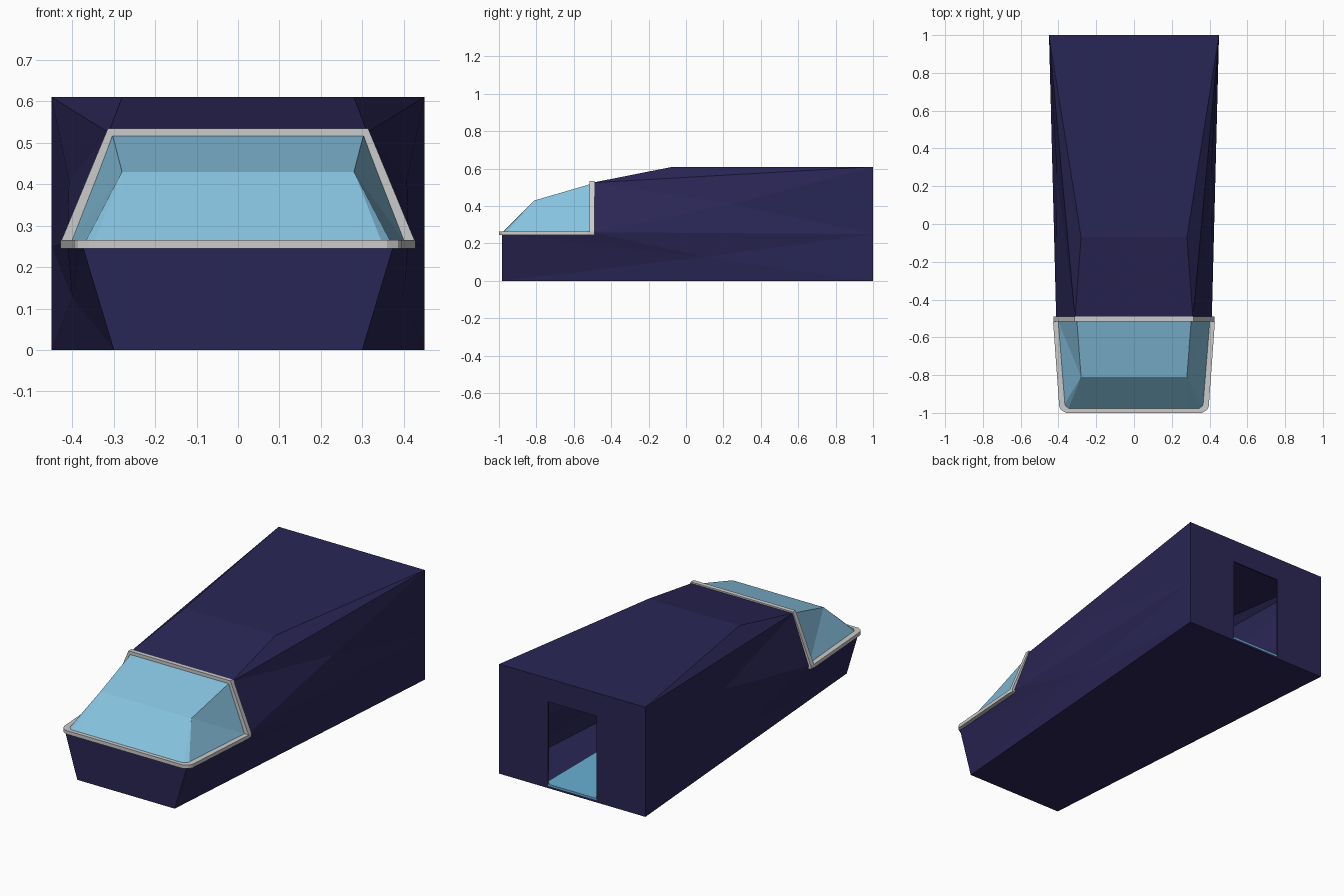
import bpy, bmesh

if "Cube" in bpy.data.objects:
    bpy.data.objects.remove(bpy.data.objects["Cube"])


def material(name, rgb):
    m = bpy.data.materials.new(name)
    m.diffuse_color = (*rgb, 1)
    m.use_nodes = True
    m.node_tree.nodes["Principled BSDF"].inputs["Base Color"].default_value = m.diffuse_color
    return m


HULL = material("dark_purple", (0.023, 0.019, 0.092))
GLASS = material("light_blue", (0.24, 0.54, 0.74))
FLOOR = material("floor_blue", (0.14, 0.44, 0.66))


def make(name, verts, faces, mat=None):
    mesh = bpy.data.meshes.new(name)
    mesh.from_pydata(verts, [], faces)
    bm = bmesh.new()
    bm.from_mesh(mesh)
    bmesh.ops.remove_doubles(bm, verts=bm.verts, dist=1e-5)
    bmesh.ops.recalc_face_normals(bm, faces=bm.faces)
    bm.to_mesh(mesh)
    bm.free()
    ob = bpy.data.objects.new(name, mesh)
    bpy.context.collection.objects.link(ob)
    if mat:
        mesh.materials.append(mat)
    return ob


def mirrored(name, pts, side_faces, cross_chains, mat):
    """Right-hand points are mirrored; cross chains bridge right to left."""
    keys = list(pts)
    n = len(keys)
    i = keys.index
    verts = [pts[k] for k in keys] + [(-x, y, z) for x, y, z in pts.values()]
    faces = []
    for f in side_faces:
        faces.append([i(k) for k in f])
        faces.append([i(k) + n for k in reversed(f)])
    for a, b in cross_chains:
        faces.append([i(a), i(b), i(b) + n, i(a) + n])
    return make(name, verts, faces, mat)


def fan(centre, ring):
    return [centre + a + b for a, b in zip(ring, ring[1:] + ring[0])]


def band(name, outer, inner, place, lo, hi):
    """Square-section trim: open path, mirrored halves, given thickness."""
    o = outer + [(-a, b) for a, b in reversed(outer)]
    p = inner + [(-a, b) for a, b in reversed(inner)]
    n = len(o)
    verts = [place(a, b, h) for h in (lo, hi) for ring in (o, p) for a, b in ring]
    faces = [(0, n, 3 * n, 2 * n), (n - 1, 2 * n - 1, 4 * n - 1, 3 * n - 1)]
    for k in range(n - 1):
        for s, t in ((0, n), (n, 3 * n), (3 * n, 2 * n), (2 * n, 0)):
            faces.append((s + k, s + k + 1, t + k + 1, t + k))
    return make(name, verts, faces)


def box(name, lo, hi, mat=None):
    v = [(x, y, z) for x in (lo[0], hi[0]) for y in (lo[1], hi[1]) for z in (lo[2], hi[2])]
    f = [(0, 1, 3, 2), (4, 6, 7, 5), (0, 4, 5, 1), (2, 3, 7, 6), (0, 2, 6, 4), (1, 5, 7, 3)]
    return make(name, v, f, mat)


# Hollow hull, open under the canopy; M and N are centres of the twisted sides
hull = mirrored("hull", {
    "A": (0.45, 1, 0), "B": (0.30, -0.985, 0),
    "C": (0.45, 1, 0.25), "D": (0.412, -0.5, 0.26), "E": (0.375, -0.985, 0.25),
    "F": (0.45, 1, 0.61), "G": (0.28, -0.07, 0.61), "H": (0.312, -0.5, 0.525),
    "M": (0.4, 0.1, 0.127), "N": (0.408, 0.25, 0.411),
}, fan("M", "ACDEB") + fan("N", "CFHD") + ["FGH"],
    ["AB", "BE", "AC", "CF", "FG", "GH"], HULL)
solid = hull.modifiers.new("walls", "SOLIDIFY")
solid.thickness = 0.012
solid.offset = -1

# Rear doorway
cutter = box("door_cutter", (-0.15, 0.9, 0.012), (0.15, 1.1, 0.48))
cutter.hide_render = True
cutter.hide_viewport = True
cut = hull.modifiers.new("doorway", "BOOLEAN")
cut.operation = "DIFFERENCE"
cut.solver = "EXACT"
cut.object = cutter

# Blue aisle floor and door sill
box("aisle_floor", (-0.17, -0.5, 0.011), (0.17, 0.985, 0.022), FLOOR)
box("door_sill", (-0.149, 0.985, 0.011), (0.149, 1.0, 0.022), FLOOR)

# Faceted canopy
mirrored("canopy", {
    "a": (0.303, -0.505, 0.519), "b": (0.28, -0.81, 0.43),
    "c": (0.287, -0.983, 0.258), "d": (0.348, -0.98, 0.258),
    "f": (0.37, -0.958, 0.258), "e": (0.405, -0.505, 0.258),
}, ["abe", "bfe", "bdf", "bcd"], ["ab", "bc"], GLASS)

# Grey trim: ledge around the nose and hoop over the cabin
band("nose_trim",
     [(0.418, -0.495), (0.428, -0.52), (0.396, -0.965), (0.386, -0.985), (0.36, -1.0)],
     [(0.400, -0.495), (0.400, -0.53), (0.366, -0.955), (0.362, -0.962), (0.345, -0.978)],
     lambda a, b, h: (a, b, h), 0.245, 0.265)
band("hoop_trim",
     [(0.426, 0.245), (0.426, 0.265), (0.314, 0.535)],
     [(0.398, 0.245), (0.398, 0.265), (0.303, 0.517)],
     lambda a, b, h: (a, h, b), -0.515, -0.49)
